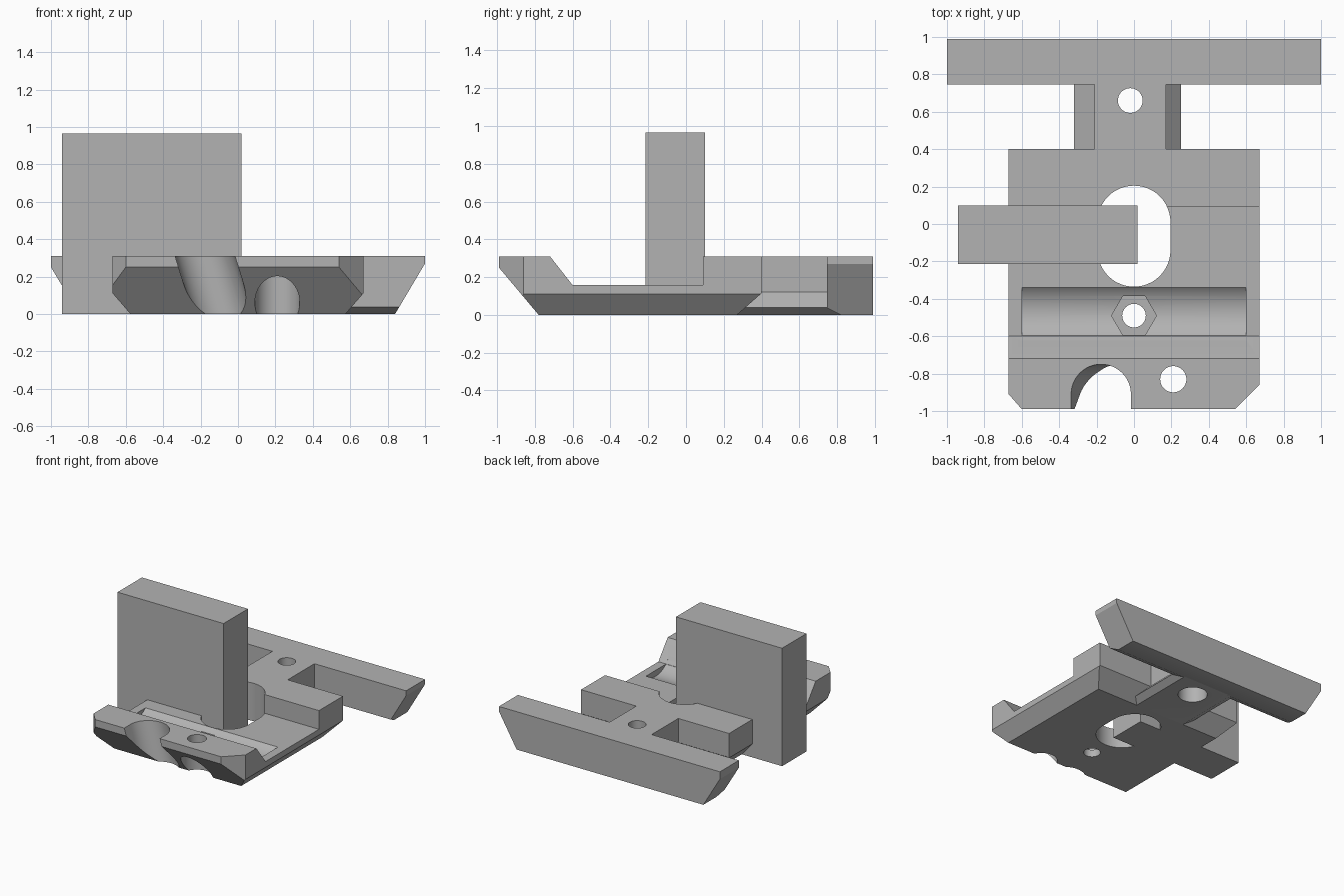
import bpy, bmesh, math
from mathutils import Vector

if "Cube" in bpy.data.objects:
    bpy.data.objects.remove(bpy.data.objects["Cube"])

gray = bpy.data.materials.new("plain_gray")
gray.diffuse_color = (0.45, 0.45, 0.45, 1)
gray.use_nodes = True
gray.node_tree.nodes["Principled BSDF"].inputs["Base Color"].default_value = gray.diffuse_color


def make(name, bm):
    bmesh.ops.recalc_face_normals(bm, faces=bm.faces)
    me = bpy.data.meshes.new(name)
    bm.to_mesh(me)
    bm.free()
    me.materials.append(gray)
    ob = bpy.data.objects.new(name, me)
    bpy.context.collection.objects.link(ob)
    return ob


def prism(name, bottom, top, place):
    """Join two matching outlines; place maps (u, v, end) to a point."""
    bm = bmesh.new()
    a = [bm.verts.new(place(u, v, 0)) for u, v in bottom]
    b = [bm.verts.new(place(u, v, 1)) for u, v in top]
    n = len(a)
    bm.faces.new(a[::-1])
    bm.faces.new(b)
    for i in range(n):
        j = (i + 1) % n
        bm.faces.new((a[i], a[j], b[j], b[i]))
    return make(name, bm)


def along_x(name, pts, x0, x1):
    return prism(name, pts, pts, lambda u, v, e: (x1 if e else x0, u, v))


def along_y(name, pts, y0, y1):
    return prism(name, pts, pts, lambda u, v, e: (u, y1 if e else y0, v))


def along_z(name, pts, z0, z1, top=None):
    return prism(name, pts, top or pts, lambda u, v, e: (u, v, z1 if e else z0))


def arc(cx, cy, r, a0, a1, n):
    return [(cx + r * math.cos(math.radians(a0 + (a1 - a0) * i / n)),
             cy + r * math.sin(math.radians(a0 + (a1 - a0) * i / n))) for i in range(n + 1)]


def disc(cx, cy, r, n=48):
    return arc(cx, cy, r, 0, 360 - 360 / n, n - 1)


def rect(x0, x1, y0, y1):
    return [(x0, y0), (x1, y0), (x1, y1), (x0, y1)]


def trim(ob, point, normal):
    """Slice off everything on the normal side of a plane and cap it."""
    bm = bmesh.new()
    bm.from_mesh(ob.data)
    r = bmesh.ops.bisect_plane(bm, geom=bm.verts[:] + bm.edges[:] + bm.faces[:],
                               plane_co=Vector(point), plane_no=Vector(normal), clear_outer=True)
    edges = [g for g in r["geom_cut"] if isinstance(g, bmesh.types.BMEdge)]
    bmesh.ops.contextual_create(bm, geom=edges)
    bmesh.ops.recalc_face_normals(bm, faces=bm.faces)
    bm.to_mesh(ob.data)
    bm.free()


def cut(ob, cutter, keep=False):
    cutter.hide_render = True
    m = ob.modifiers.new("cut", "BOOLEAN")
    m.operation, m.solver, m.object = "DIFFERENCE", "EXACT", cutter
    bpy.context.view_layer.objects.active = ob
    bpy.ops.object.modifier_apply(modifier=m.name)
    if not keep:
        bpy.data.objects.remove(cutter)


# carriage body: box with chamfered corners and undercut lower edges
body = along_z("carriage_body", rect(-.67, .67, -.99, .4), 0, .31)
trim(body, (-.67, -.91, 0), (-.08, -.07, 0))
trim(body, (.67, -.86, 0), (.13, -.13, 0))
trim(body, (0, -.78, 0), (0, -.25, -.21))
trim(body, (0, .27, 0), (0, .11, -.125))
for s in (-1, 1):
    trim(body, (s * .575, 0, 0), (s * .11, 0, -.095))

# stepped pocket across the body and shallow round groove in its floor
cut(body, along_x("pocket", [(-.72, .31), (-.6, .157), (.09, .157), (.09, .5), (-.72, .5)], -1, 1))
cut(body, along_x("groove", disc(-.468, .302, .194, 72), -.6, .6))

# oval opening, hexagonal nut seat and bolt hole
oval = arc(0, .01, .195, 0, 180, 24) + arc(0, -.14, .195, 180, 360, 24)
cut(body, along_z("opening", oval, -.1, .5))
cut(body, along_z("nut_seat", disc(0, -.49, .12, 6), .06, .25))
cut(body, along_z("bolt_hole", disc(0, -.49, .063), -.1, .3))

# front screw hole with a wide underside, and slanted cable channel
cut(body, along_z("screw_hole", disc(.21, -.83, .07), -.1, .5))
cut(body, along_z("screw_recess", disc(.21, -.83, .12), -.1, .22))


def channel(cx):
    return arc(cx, -.91, .16, 0, 180, 24) + [(cx - .16, -1.2), (cx + .16, -1.2)]


cut(body, along_z("cable_channel", channel(-.05), -.1, .5, channel(-.235)))

# neck with flared foot
neck = along_y("neck", [(-.25, 0), (.2, 0), (.25, .04), (.17, .12), (.17, .31),
                        (-.21, .31), (-.21, .12), (-.32, .04)], .26, .83)

# rear crossbar with slanted ends and chamfered front lower edge
bar = along_y("rear_crossbar", [(-.85, 0), (.84, 0), (1, .27), (1, .31), (-1, .31), (-1, .25)], .745, .99)
trim(bar, (0, .82, 0), (0, -.04, -.08))

# vertical hole with wide underside through neck and bar edge
for name, r, top in (("neck_hole", .066, .5), ("neck_recess", .11, .2)):
    cutter = along_z(name, disc(-.02, .66, r), -.1, top)
    cut(neck, cutter, True)
    cut(bar, cutter)

# upright plate
plate = along_z("upright_plate", rect(-.94, .02, -.215, .1), 0, .965)

for ob in (body, neck, bar, plate):
    bpy.ops.object.select_all(action="DESELECT")
    ob.select_set(True)
    bpy.context.view_layer.objects.active = ob
    bpy.ops.object.shade_smooth_by_angle(angle=math.radians(30))
